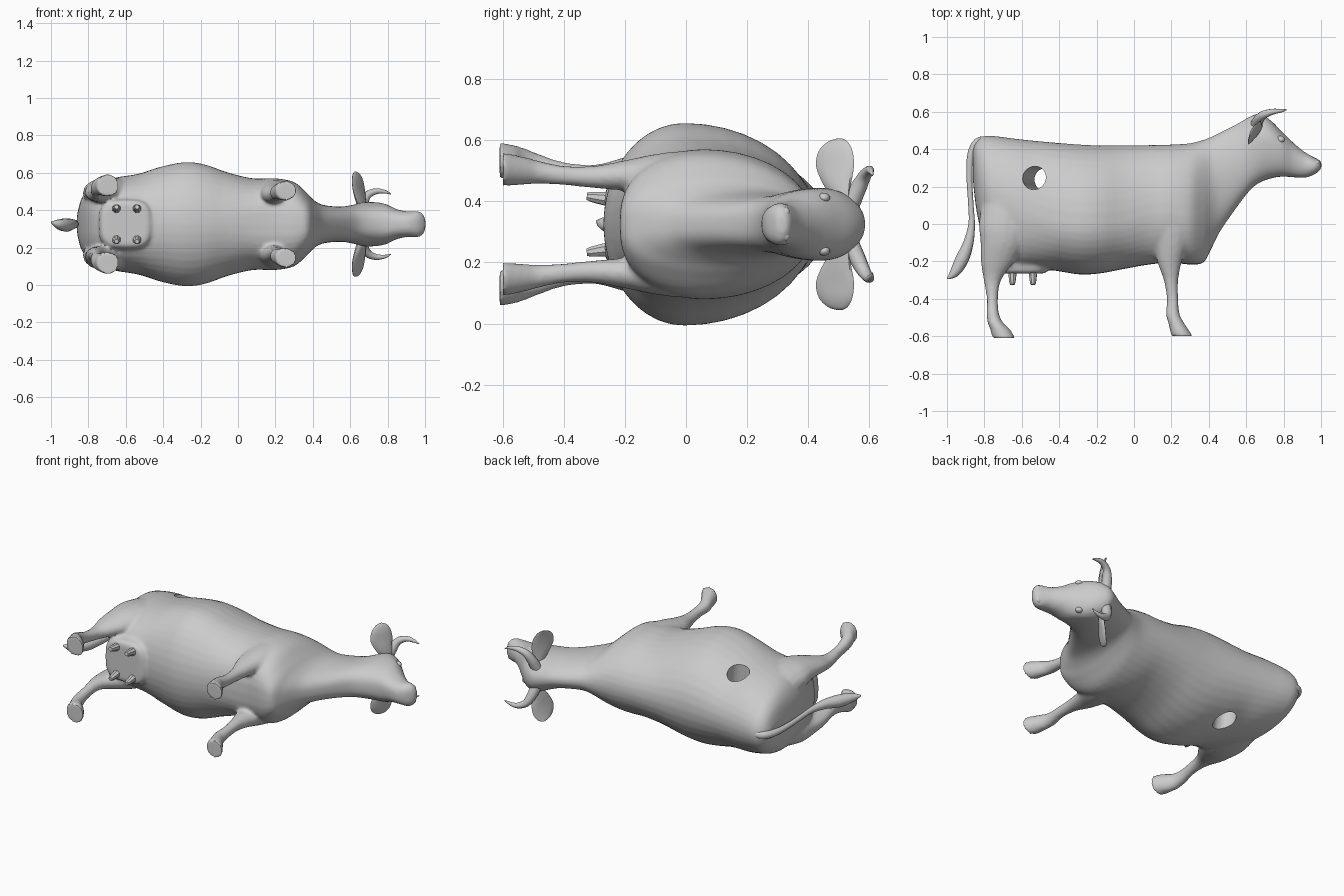
import bpy, bmesh, math
from mathutils import Vector as V

if "Cube" in bpy.data.objects:
    bpy.data.objects.remove(bpy.data.objects["Cube"])

MID = 0.325                      # height of the animal's symmetry plane (it lies on its side)
X, Y, Z = V((1, 0, 0)), V((0, 1, 0)), V((0, 0, 1))
grey = bpy.data.materials.new("hide_grey")
grey.diffuse_color = (0.6, 0.6, 0.6, 1)
grey.use_nodes = True
grey.node_tree.nodes["Principled BSDF"].inputs["Base Color"].default_value = grey.diffuse_color


def spline(rows, n=4):
    """Catmull-Rom interpolation of a table of rows."""
    out = []
    for i in range(len(rows) - 1):
        a, b, c, d = (rows[max(0, min(len(rows) - 1, i + k))] for k in (-1, 0, 1, 2))
        for j in range(n):
            t = j / n
            out.append([0.5 * (2 * q + (r - p) * t + (2 * p - 5 * q + 4 * r - s) * t * t
                               + (3 * q - p - 3 * r + s) * t ** 3)
                        for p, q, r, s in zip(a, b, c, d)])
    return out + [list(rows[-1])]


def ellipse(c, u, v, n=16):
    return [c + u * math.cos(2 * math.pi * k / n) + v * math.sin(2 * math.pi * k / n)
            for k in range(n)]


def loft(bm, rings):
    vs = [[bm.verts.new(p) for p in r] for r in rings]
    n = len(vs[0])
    for a, b in zip(vs, vs[1:]):
        for k in range(n):
            bm.faces.new((a[k], a[(k + 1) % n], b[(k + 1) % n], b[k]))
    bm.faces.new(vs[0])
    bm.faces.new(vs[-1])


def tube(bm, rows, n=10):
    """Round tube through rows of x, y, z, radius."""
    rows = spline(rows)
    pts = [V(r[:3]) for r in rows]
    rings = []
    for i, r in enumerate(rows):
        t = (pts[min(i + 1, len(pts) - 1)] - pts[max(i - 1, 0)]).normalized()
        u = t.cross(V((0.3, 0.2, 1))).normalized()
        rings.append(ellipse(pts[i], u * r[3], t.cross(u) * r[3], n))
    loft(bm, rings)


def finish(name, bm, angle=40):
    bmesh.ops.recalc_face_normals(bm, faces=bm.faces)
    me = bpy.data.meshes.new(name)
    bm.to_mesh(me)
    bm.free()
    ob = bpy.data.objects.new(name, me)
    bpy.context.collection.objects.link(ob)
    me.materials.append(grey)
    smooth(ob, angle)
    return ob


def smooth(ob, angle):
    bpy.ops.object.select_all(action='DESELECT')
    ob.select_set(True)
    bpy.context.view_layer.objects.active = ob
    bpy.ops.object.shade_smooth_by_angle(angle=math.radians(angle))


# Torso, neck and head: x, belly line, back line, half width, height fraction of widest point
trunk = [
    (-.86, .22, .41, .05, .5), (-.84, .06, .445, .13, .5), (-.80, -.10, .47, .19, .5),
    (-.74, -.20, .47, .225, .48), (-.65, -.235, .458, .25, .48), (-.53, -.24, .445, .27, .42),
    (-.42, -.25, .435, .305, .38), (-.29, -.27, .425, .331, .38), (-.18, -.264, .42, .32, .38),
    (-.05, -.24, .42, .275, .38), (.08, -.217, .422, .245, .42), (.2, -.207, .425, .245, .42),
    (.3, -.217, .432, .225, .4), (.37, -.207, .45, .165, .42), (.41, -.14, .465, .125, .45),
    (.46, -.04, .49, .102, .5), (.55, .09, .535, .094, .5), (.62, .18, .575, .105, .55),
    (.67, .22, .588, .118, .6), (.73, .243, .555, .118, .62), (.79, .253, .495, .108, .6),
    (.85, .25, .437, .08, .55), (.91, .247, .387, .068, .5), (.96, .262, .358, .07, .5),
    (.99, .285, .343, .055, .5), (1.002, .3, .33, .025, .5)]
bm = bmesh.new()
rings = []
for x, lo, hi, hw, f in spline(trunk):
    yc = lo + f * (hi - lo)
    # the underside is squarer away from the round middle of the belly
    flat = 1 - .28 * min(1, max(0, (abs(x + .24) - .15) / .2))
    ring = []
    for k in range(40):
        a = 2 * math.pi * k / 40
        s, c = math.sin(a), math.cos(a)
        w = abs(c) ** (1 if s > 0 else flat)
        ring.append(V((x, yc + s * ((hi - yc) if s > 0 else (yc - lo)),
                       MID + hw * math.copysign(w, c))))
    rings.append(ring)
loft(bm, rings)

# Legs: y, x, side offset, radius along x, radius sideways
hind_leg = [(.15, -.68, .13, .13, .1), (0, -.69, .165, .14, .085), (-.1, -.70, .175, .12, .07),
            (-.2, -.73, .168, .09, .052), (-.3, -.757, .158, .047, .037), (-.4, -.757, .17, .03, .034),
            (-.48, -.755, .19, .034, .04), (-.53, -.74, .202, .042, .048), (-.56, -.718, .205, .052, .054),
            (-.61, -.695, .207, .062, .062)]
front_leg = [(.12, .2, .15, .12, .08), (0, .2, .165, .11, .075), (-.1, .2, .165, .09, .065),
             (-.2, .19, .16, .066, .05), (-.3, .198, .155, .039, .037), (-.4, .206, .16, .031, .032),
             (-.48, .207, .17, .037, .038), (-.53, .226, .175, .043, .046), (-.6, .257, .18, .058, .056)]
for s in (-1, 1):
    for leg in (hind_leg, front_leg):
        loft(bm, [ellipse(V((x, y, MID + s * o)), X * rx, Z * rz)
                  for y, x, o, rx, rz in spline(leg)])

# Udder: a shallow rounded box running into the belly
rings = []
for y, r in ((-.1, 1), (-.22, 1), (-.255, .93), (-.265, .8)):
    rings.append([V((-.6 + .145 * r * math.copysign(abs(p.x) ** .6, p.x), y,
                     MID + .135 * r * math.copysign(abs(p.z) ** .6, p.z)))
                  for p in ellipse(V((0, 0, 0)), X, Z, 24)])
loft(bm, rings)
body = finish("body_and_legs", bm)

# Blend the trunk with the limbs, then cut the slanted round hole through the flanks
m = body.modifiers.new("blend", 'REMESH')
m.mode, m.voxel_size, m.use_smooth_shade = 'VOXEL', 0.01, True
m = body.modifiers.new("relax", 'SMOOTH')
m.factor, m.iterations = 0.5, 6
bm = bmesh.new()
loft(bm, [ellipse(V((-.537 + (.59 - z) * .135, .247 - (.59 - z) * .025, z)), X * .063, Y * .063, 32)
          for z in (-.2, .9)])
cutter = finish("hole_cutter", bm)
cutter.hide_render = True
m = body.modifiers.new("hole", 'BOOLEAN')
m.operation, m.object, m.solver = 'DIFFERENCE', cutter, 'EXACT'
bpy.ops.object.select_all(action='DESELECT')
body.select_set(True)
bpy.context.view_layer.objects.active = body
bpy.ops.object.convert(target='MESH')
bpy.data.objects.remove(cutter)
smooth(body, 40)

# Tail with tuft
bm = bmesh.new()
tube(bm, [(-.78, .445, MID, .025), (-.835, .435, MID, .025), (-.872, .37, MID, .02),
          (-.88, .25, MID, .016), (-.872, .1, MID, .015), (-.868, 0, MID, .018),
          (-.885, -.1, MID, .028), (-.92, -.19, MID - .005, .036), (-.96, -.26, MID, .026),
          (-.998, -.292, MID + .01, .004)])
finish("tail", bm)

# Teats
for x in (-.65, -.54):
    for s in (-1, 1):
        bm = bmesh.new()
        tube(bm, [(x, -.23, MID + s * .08, .028), (x, -.275, MID + s * .085, .022),
                  (x, -.31, MID + s * .09, .017), (x, -.325, MID + s * .092, .012)], 8)
        finish("teat", bm)

for s in (-1, 1):
    # Ears: flat leaves, tilted backwards
    bm = bmesh.new()
    ear = [(.08, .665, .51, .02, .025), (.13, .655, .495, .018, .045), (.19, .645, .488, .012, .062),
           (.24, .638, .49, .01, .055), (.27, .632, .497, .007, .033), (.281, .628, .503, .003, .008)]
    loft(bm, [ellipse(V((x, y, MID + s * o)), X * rx, Y * ry + X * ry * .5, 12)
              for o, x, y, rx, ry in spline(ear)])
    finish("ear", bm)
    # Horns: out, then forward
    bm = bmesh.new()
    tube(bm, [(.655, .535, MID + s * .06, .032), (.668, .56, MID + s * .11, .028),
              (.692, .583, MID + s * .155, .022), (.74, .6, MID + s * .176, .016),
              (.79, .606, MID + s * .172, .009), (.818, .611, MID + s * .16, .002)])
    finish("horn", bm)
    # Eyes and nostril rims
    for name, c, r in (("eye", (.782, .452, MID + s * .087), (.024, .02, .016)),
                       ("nostril", (.975, .327, MID + s * .038), (.018, .014, .018))):
        bm = bmesh.new()
        bmesh.ops.create_uvsphere(bm, u_segments=12, v_segments=8, radius=1)
        bmesh.ops.scale(bm, vec=r, verts=bm.verts)
        bmesh.ops.translate(bm, vec=c, verts=bm.verts)
        finish(name, bm)
